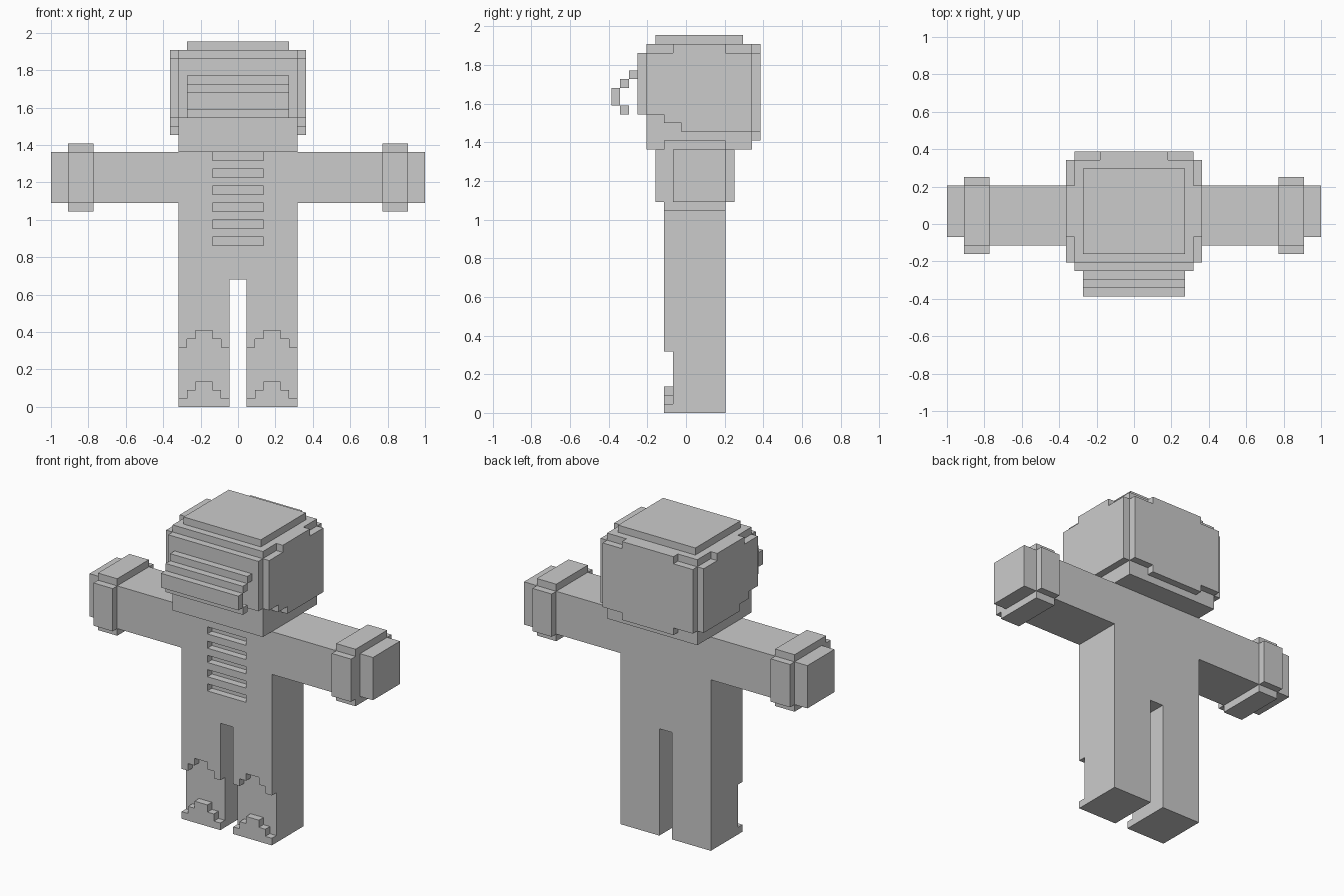
import bpy, bmesh

if "Cube" in bpy.data.objects:
    bpy.data.objects.remove(bpy.data.objects["Cube"])

U = 1 / 22          # one block unit
Y0 = 8.5            # depth offset that centres the figure

grey = bpy.data.materials.new("plain grey")
grey.diffuse_color = (0.6, 0.6, 0.6, 1)
grey.use_nodes = True
grey.node_tree.nodes["Principled BSDF"].inputs["Base Color"].default_value = grey.diffuse_color


def prism(name, pts, axis, a, b):
    """Extrude a flat profile from a to b; axis x uses (depth, z), axis y uses (x, z)."""
    bm = bmesh.new()

    def ring(t):
        out = []
        for p, z in pts:
            x, y = (t, p) if axis == "x" else (p, t)
            out.append(bm.verts.new((x * U, (y - Y0) * U, z * U)))
        return out
    lo, hi = ring(a), ring(b)
    bm.faces.new(lo)
    bm.faces.new(hi[::-1])
    n = len(pts)
    for i in range(n):
        j = (i + 1) % n
        bm.faces.new((lo[i], hi[i], hi[j], lo[j]))
    bmesh.ops.recalc_face_normals(bm, faces=bm.faces)
    me = bpy.data.meshes.new(name)
    bm.to_mesh(me)
    bm.free()
    me.materials.append(grey)
    ob = bpy.data.objects.new(name, me)
    bpy.context.collection.objects.link(ob)
    return ob


def box(name, x0, x1, y0, y1, z0, z1):
    return prism(name, [(x0, z0), (x1, z0), (x1, z1), (x0, z1)], "y", y0, y1)


def sym(half):
    """Complete a half outline across the centre line."""
    return half + [(-x, z) for x, z in reversed(half)]


# body, arms and legs: main slab
prism("body", sym([(22, 30), (22, 24), (7, 24), (7, 0), (1, 0), (1, 15)]), "y", 7, 13)

# front layer with the chest opening and arched shin edges
prism("body_front", sym([(3, 19), (3, 30), (20, 30), (20, 24), (7, 24), (7, 7),
                         (6, 7), (6, 8), (5, 8), (5, 9), (3, 9), (3, 8), (2, 8),
                         (2, 7), (1, 7), (1, 15)]), "y", 6, 7)

# chest bars between the slots
for i in range(5):
    box(f"chest_bar_{i + 1}", -3, 3, 6, 7, 20 + 2 * i, 21 + 2 * i)

for s, side in ((1, "right"), (-1, "left")):
    # stepped shoe toe
    toe = [(1, 0), (7, 0), (7, 1), (6, 1), (6, 2), (5, 2), (5, 3),
           (3, 3), (3, 2), (2, 2), (2, 1), (1, 1)]
    prism(f"{side}_toe", [(s * x, z) for x, z in toe], "y", 6, 7)
    # raised wrist cuff with notched corners
    cuff = [(6, 23), (13, 23), (13, 24), (14, 24), (14, 30), (13, 30),
            (13, 31), (6, 31), (6, 30), (5, 30), (5, 24), (6, 24)]
    prism(f"{side}_cuff", cuff, "x", s * 17, s * 20)
    # side panel of the head covering
    panel = [(4, 34), (6, 34), (6, 33), (8, 33), (8, 32), (16, 32), (16, 41),
             (13, 41), (13, 42), (7, 42), (7, 41), (4, 41)]
    prism(f"{side}_head_panel", panel, "x", s * 7, s * 8)

# head and its covering
box("head", -7, 7, 4, 16, 30, 42)
box("head_top_plate", -6, 6, 5, 15, 42, 43)
box("head_front_plate", -7, 7, 3, 4, 34, 41)
prism("head_back_plate", sym([(4, 42), (4, 41), (7, 41), (7, 32), (4, 32), (4, 31)]),
      "y", 16, 17)

# visor: stepped bars arching forward
for i, (y, z0, z1) in enumerate([(2, 38, 39), (1, 37, 38), (0, 35, 37), (1, 34, 35)]):
    box(f"visor_bar_{i + 1}", -6, 6, y, y + 1, z0, z1)
